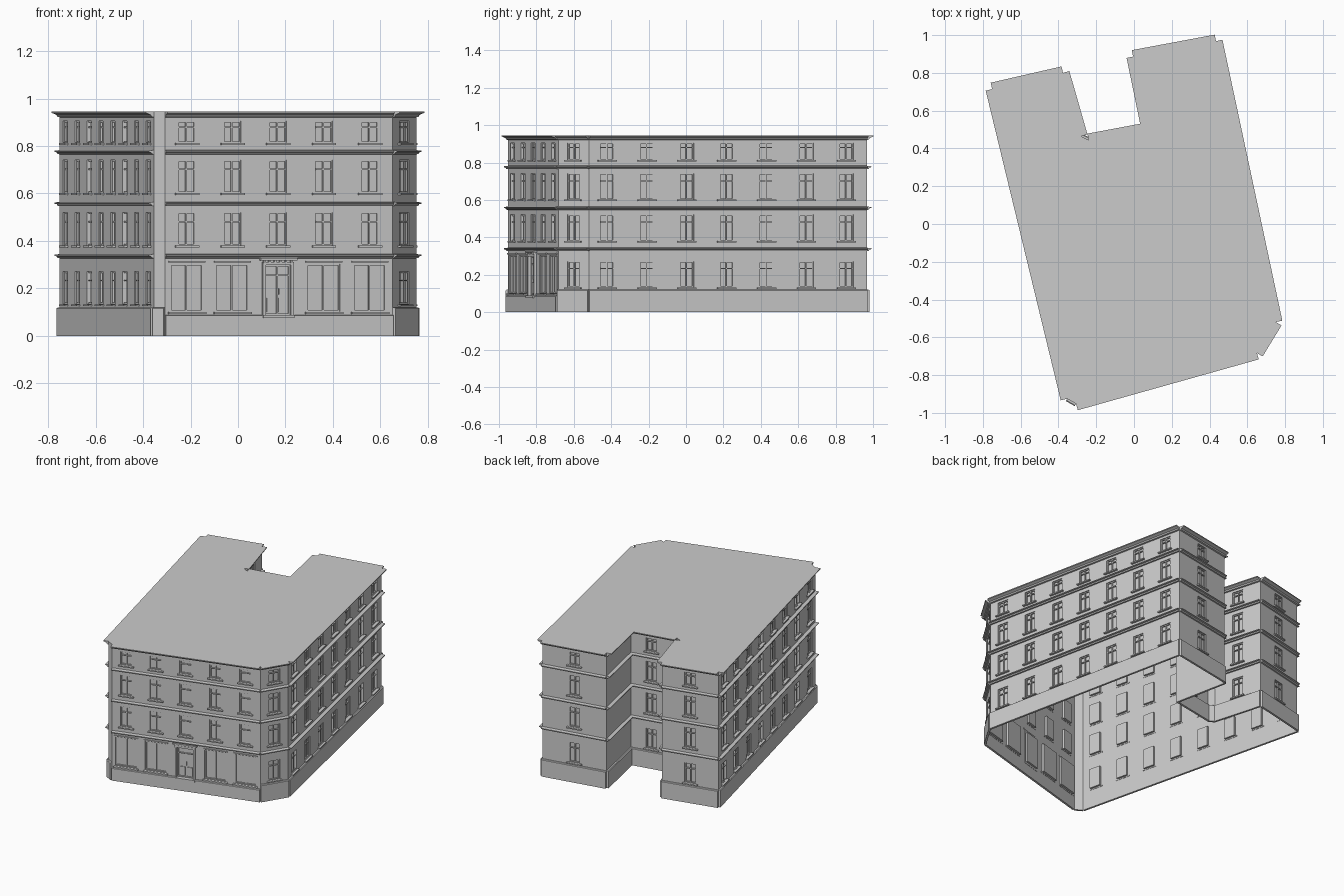
import bpy, bmesh
from mathutils import Vector

if "Cube" in bpy.data.objects:
    bpy.data.objects.remove(bpy.data.objects["Cube"])

# Footprint, counter-clockwise from the front left corner
OUTLINE = [(-.307, -.952), (.651, -.683), (.751, -.519), (.434, .968), (-.005, .886),
           (.074, .503), (-.24, .444), (-.28, .465), (-.376, .80), (-.751, .714), (-.354, -.925)]
FRONT, NIBS = 0, (6, 10)
TOP = .945
STOREYS = [0, .337, .557, .775, TOP]
WINDOW_Z = [(.134, .272), (.381, .521), (.603, .741), (.814, .905)]
# Window positions along each wall as a fraction of its length
COLUMNS = {0: [.095, .295, .495, .697, .9], 1: [.5], 2: [.065 + .1433 * i for i in range(7)],
           3: [.5], 5: [.45], 7: [.5], 8: [.5], 9: [.06 + .1257 * i for i in range(8)]}
WIN_W, RECESS = .078, .014
parts = {}


def part(name):
    return parts.setdefault(name, bmesh.new())


class Side:
    """Local frame of one wall: s along it, o outward, z up."""
    def __init__(self, a, b):
        self.a = Vector((*a, 0))
        run = Vector((*b, 0)) - self.a
        self.length = run.length
        self.d = run.normalized()
        self.n = Vector((self.d.y, -self.d.x, 0))

    def at(self, s, o, z):
        return self.a + self.d * s + self.n * o + Vector((0, 0, z))


def face(bm, pts):
    bm.faces.new([bm.verts.new(p) for p in pts])


def prism(name, side, s0, s1, profile):
    """Extrude an (o, z) profile along a wall."""
    bm = part(name)
    rows = [[bm.verts.new(side.at(s, o, z)) for o, z in profile] for s in (s0, s1)]
    n = len(profile)
    for i in range(n):
        j = (i + 1) % n
        bm.faces.new((rows[0][i], rows[1][i], rows[1][j], rows[0][j]))
    bm.faces.new(rows[0][::-1])
    bm.faces.new(rows[1])


def box(name, side, s0, s1, o0, o1, z0, z1):
    prism(name, side, s0, s1, [(o0, z0), (o1, z0), (o1, z1), (o0, z1)])


def quad(side, s0, s1, z0, z1, o=0):
    face(part("walls"), [side.at(s0, o, z0), side.at(s1, o, z0), side.at(s1, o, z1), side.at(s0, o, z1)])


def wall_storey(side, z0, z1, openings):
    """Wall strip with recessed openings (s0, s1, bottom, top)."""
    s = 0
    for a, b, lo, hi in openings:
        quad(side, s, a, z0, z1)
        quad(side, a, b, z0, lo)
        quad(side, a, b, hi, z1)
        quad(side, a, b, lo, hi, -RECESS)
        loop = [(a, lo), (b, lo), (b, hi), (a, hi)]
        for (sa, za), (sb, zb) in zip(loop, loop[1:] + loop[:1]):
            face(part("walls"), [side.at(sa, 0, za), side.at(sb, 0, zb),
                                 side.at(sb, -RECESS, zb), side.at(sa, -RECESS, za)])
        s = b
    quad(side, s, side.length, z0, z1)


def frame(side, a, b, lo, hi, mullions, transom, t=.006):
    """Window frame: border, vertical mullions and a transom."""
    o0, o1 = -RECESS, -.006
    for s in (a, b - t):
        box("window_frames", side, s, s + t, o0, o1, lo, hi)
    for z in (lo, hi - t):
        box("window_frames", side, a + t, b - t, o0, o1, z, z + t)
    for m in mullions:
        s = a + (b - a) * m
        box("window_frames", side, s - t / 2, s + t / 2, o0, o1, lo + t, hi - t)
    if transom:
        z = lo + (hi - lo) * transom
        box("window_frames", side, a + t, b - t, o0, o1 + .001, z - t / 2, z + t / 2)


def shopfront(side, cols):
    """Ground floor of the front: four shop windows around a door."""
    openings = []
    for k, c in enumerate(cols):
        m = c * side.length
        if k == 2:
            a, b, lo, hi = m - .055, m + .055, .089, .298
            # Door surround, leaves, handle, canopy with brackets and step
            for s0, s1 in ((a - .013, a), (b, b + .013)):
                box("door_surround", side, s0, s1, -.002, .012, .089, .298)
            box("door_surround", side, a - .013, b + .013, -.002, .014, .298, .312)
            box("door_canopy", side, a - .025, b + .025, -.002, .022, .318, .328)
            for i in range(6):
                s = a - .01 + i * .0236
                box("canopy_brackets", side, s, s + .008, -.002, .015, .308, .318)
            frame(side, a, b, lo, hi, [.5], .8)
            for s in (a + .01, m + .006):
                box("door_panels", side, s, s + .039, -RECESS, -.009, .1, .16)
            box("door_handle", side, m + .004, m + .008, -.008, .002, .175, .2)
            box("door_step", side, a - .013, b + .013, -.002, .022, .075, .089)
        else:
            a, b, lo, hi = m - .072, m + .072, .103, .303
            frame(side, a, b, lo, hi, [.5], None)
            box("sills", side, a - .01, b + .01, -.002, .018, .092, .101)
            box("shop_lintels", side, a - .008, b + .008, -.002, .008, .309, .316)
        openings.append((a, b, lo, hi))
    return openings


n = len(OUTLINE)
for i in range(n):
    side = Side(OUTLINE[i], OUTLINE[(i + 1) % n])
    L = side.length
    cols = COLUMNS.get(i, [])
    # Walls and windows storey by storey
    for f in range(4):
        lo, hi = WINDOW_Z[f]
        if i == FRONT and f == 0:
            openings = shopfront(side, cols)
        else:
            openings = [(c * L - WIN_W / 2, c * L + WIN_W / 2, lo, hi) for c in cols]
            for a, b, *_ in openings:
                frame(side, a, b, lo, hi, [.5], .72)
                box("sills", side, a - .012, b + .012, -.002, .015, lo - .009, lo - .001)
        wall_storey(side, STOREYS[f], STOREYS[f + 1], openings)
    # Plinth
    h = .089 if i == FRONT else .12
    prism("plinth", side, 0, L, [(0, 0), (.014, 0), (.014, h - .004), (.009, h), (0, h)])
    if i in NIBS:
        continue
    # String courses and top cornice
    for z in STOREYS[1:4]:
        prism("string_courses", side, 0, L, [(0, z - .01), (.009, z - .009), (.013, z - .002),
                                             (.023, z), (.023, z + .005), (0, z + .008)])
    prism("cornice", side, 0, L, [(0, TOP - .024), (.01, TOP - .022), (.014, TOP - .014),
                                  (.028, TOP - .008), (.035, TOP - .006), (.035, TOP), (0, TOP)])

# Flat roof
face(part("roof"), [Vector((x, y, TOP)) for x, y in OUTLINE])

for name, bm in parts.items():
    bmesh.ops.remove_doubles(bm, verts=bm.verts, dist=1e-5)
    if name not in ("walls", "roof"):
        bmesh.ops.recalc_face_normals(bm, faces=bm.faces)
    mesh = bpy.data.meshes.new(name)
    bm.to_mesh(mesh)
    bm.free()
    bpy.context.collection.objects.link(bpy.data.objects.new(name, mesh))
